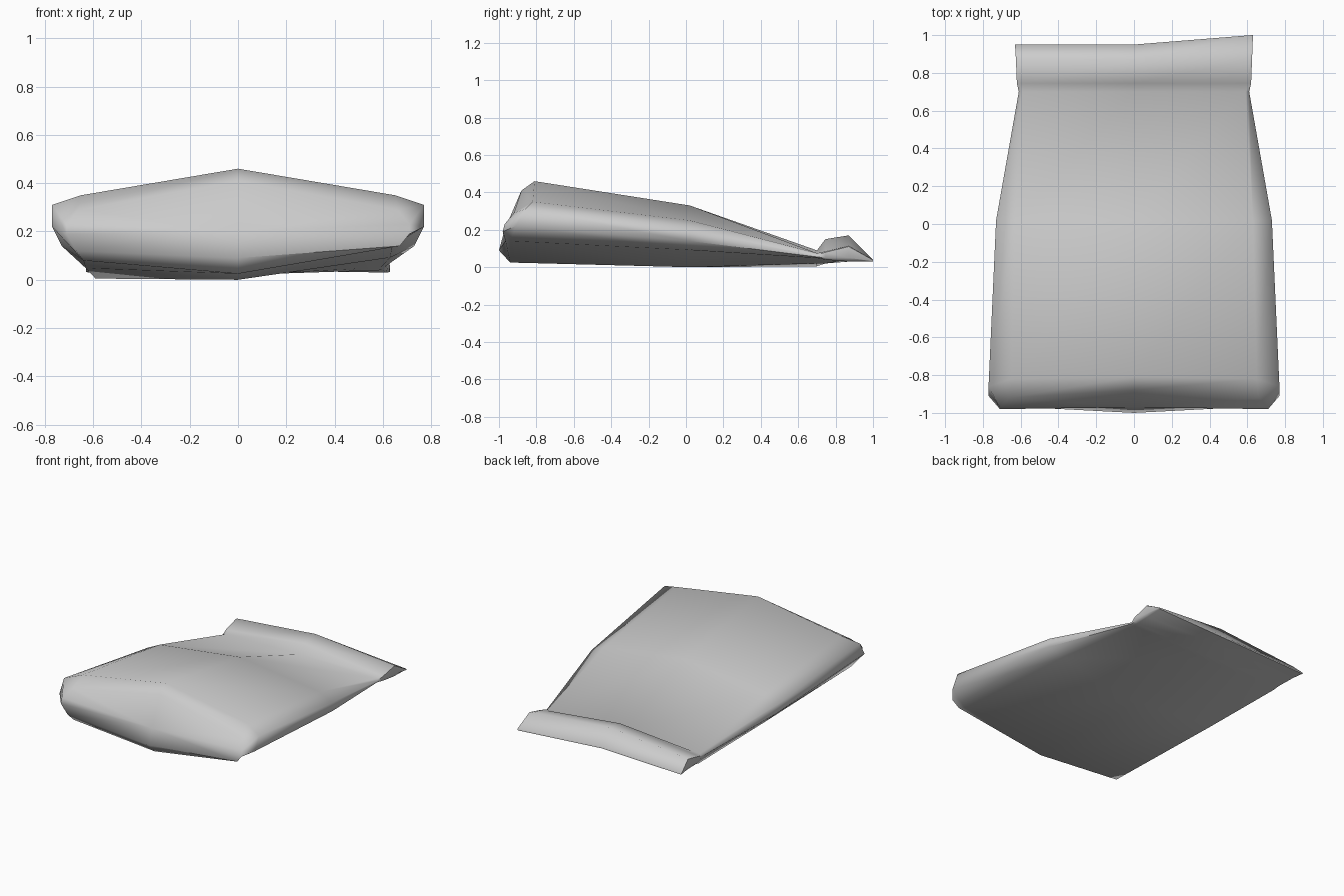
import bpy
import bmesh
import math

# Remove the default object
default = bpy.data.objects.get("Cube")
if default:
    bpy.data.objects.remove(default, do_unlink=True)

# One plain foil colour
foil = bpy.data.materials.new("grey_foil")
foil.use_nodes = True
grey = (0.6, 0.6, 0.6, 1)
foil.diffuse_color = grey
foil.node_tree.nodes["Principled BSDF"].inputs["Base Color"].default_value = grey


def mirrored_ring(half, tilt=0.0, skew=0.0):
    """Close a half section (top centre to bottom centre) by mirroring it in x.
    tilt lifts the lower edge on +x, skew pulls the +x end backwards."""
    full = half + [(-x, y, z) for x, y, z in half[-2:0:-1]]
    low = len(half) - 2
    result = []
    for i, (x, y, z) in enumerate(full):
        if i == low:
            z += tilt
        elif i == low + 2:
            z -= tilt
        result.append((x, y + skew * max(x, 0), z))
    return result


def section(y, width, inset, top, shoulder, side, lower, edge, keel):
    """Half cross-section of the bag at depth y."""
    return [(0, y, top), (width - inset, y, shoulder), (width, y, side),
            (width, y, lower), (width - inset, y, edge), (0, y, keel)]


# Rounded front end: inner ring of the front face, then the outer rim
front_face = [(0, -.88, .41), (.66, -.92, .29), (.71, -.97, .23),
              (.71, -.98, .19), (.67, -.965, .13), (0, -1, .09)]
front_rim = [(0, -.81, .46), (.65, -.82, .35), (.77, -.86, .31),
             (.77, -.91, .22), (.64, -.94, .11), (0, -.94, .025)]

# Puffed body narrowing to a valley, then the folded seal
waist = section(0.02, .73, .1, .33, .25, .2, .14, .07, 0)
valley = section(.7, .61, .02, .09, .075, .065, .055, .027, .02)
fold_front = section(.745, .62, .02, .15, .085, .08, .05, .03, .02)
fold_back = section(.87, .625, .01, .17, .115, .11, .05, .03, .04)
seal_tip = section(.95, .63, .01, .06, .04, .038, .033, .03, .05)

rings = [
    mirrored_ring(front_face, .01),
    mirrored_ring(front_rim, .03),
    mirrored_ring(waist, .022),
    mirrored_ring(valley, .022),
    mirrored_ring(fold_front, .01),
    mirrored_ring(fold_back),
    mirrored_ring(seal_tip, skew=.08),
]

# Loft the rings into one shell
bm = bmesh.new()
loops = [[bm.verts.new(p) for p in ring] for ring in rings]
for a, b in zip(loops, loops[1:]):
    for i in range(len(a)):
        j = (i + 1) % len(a)
        bm.faces.new((a[i], a[j], b[j], b[i]))

# Front panel fans out from its middle, the seal tip is closed by strips
middle = bm.verts.new((0, -.97, .2))
nose = loops[0]
for i in range(len(nose)):
    bm.faces.new((middle, nose[i], nose[(i + 1) % len(nose)]))
tip = loops[-1]
half = len(tip) // 2
bm.faces.new(tip[:half + 1])
bm.faces.new(tip[half:] + tip[:1])

bmesh.ops.recalc_face_normals(bm, faces=bm.faces)
mesh = bpy.data.meshes.new("sealed_bag")
bm.to_mesh(mesh)
bm.free()
mesh.materials.append(foil)

# Place the bag and smooth it
bag = bpy.data.objects.new("sealed_bag", mesh)
bpy.context.collection.objects.link(bag)
bpy.ops.object.select_all(action="DESELECT")
bag.select_set(True)
bpy.context.view_layer.objects.active = bag
bpy.ops.object.shade_smooth_by_angle(angle=math.radians(65))
